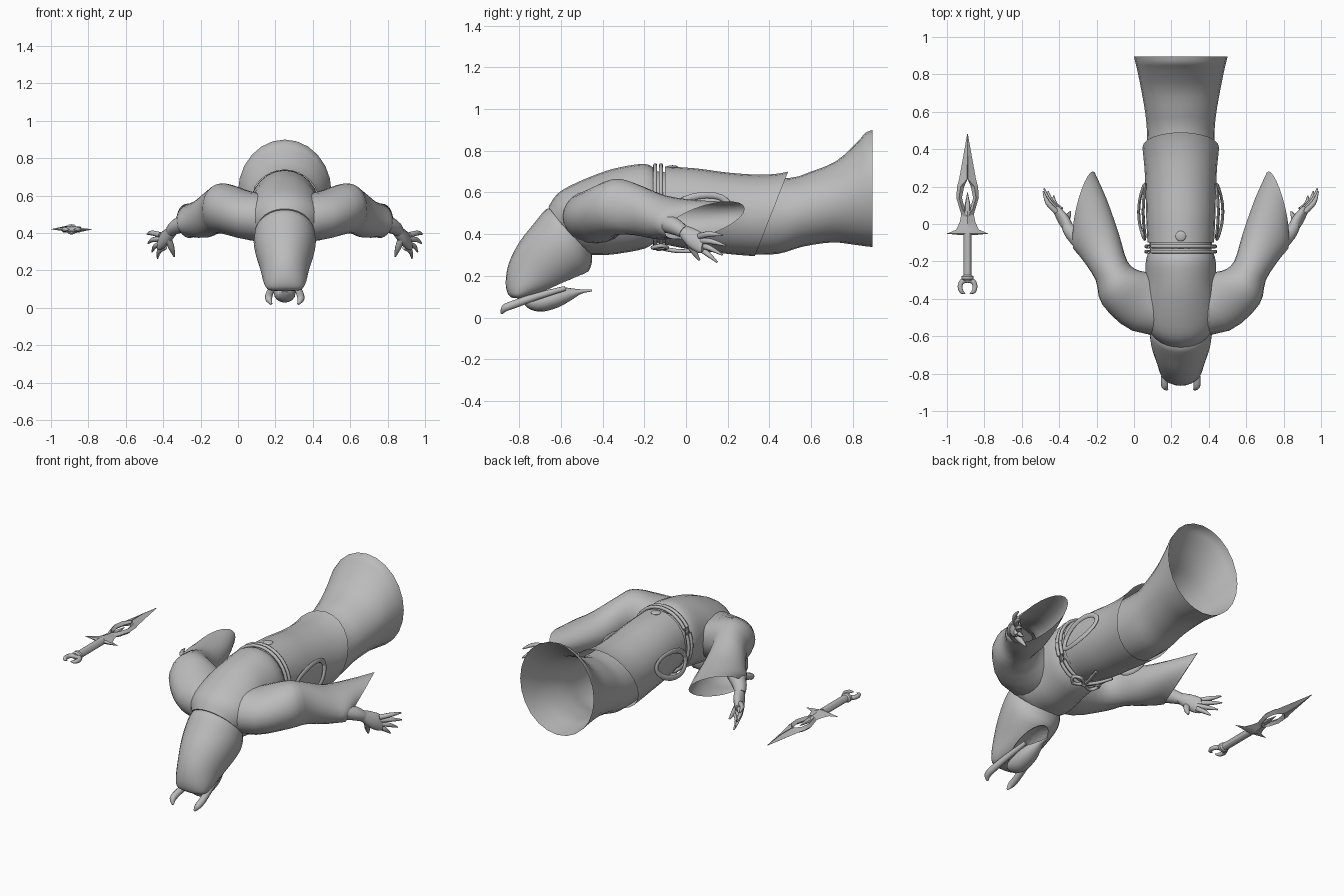
import bpy, bmesh, math
from mathutils import Vector

if "Cube" in bpy.data.objects:
    bpy.data.objects.remove(bpy.data.objects["Cube"])

grey = bpy.data.materials.new("plain_grey")
grey.use_nodes = True
grey.diffuse_color = (0.5, 0.5, 0.5, 1)
grey.node_tree.nodes["Principled BSDF"].inputs["Base Color"].default_value = (0.5, 0.5, 0.5, 1)

MID = 0.25  # centre line of the figure


def finish(name, bm, angle=50):
    bmesh.ops.recalc_face_normals(bm, faces=bm.faces)
    mesh = bpy.data.meshes.new(name)
    bm.to_mesh(mesh)
    bm.free()
    obj = bpy.data.objects.new(name, mesh)
    mesh.materials.append(grey)
    bpy.context.collection.objects.link(obj)
    bpy.ops.object.select_all(action='DESELECT')
    obj.select_set(True)
    bpy.context.view_layer.objects.active = obj
    bpy.ops.object.shade_smooth_by_angle(angle=math.radians(angle))
    return obj


def blend(p, steps):
    """Smooth curve through a list of vectors."""
    out = []
    for i in range(len(p) - 1):
        a, b, c, d = p[max(i - 1, 0)], p[i], p[i + 1], p[min(i + 2, len(p) - 1)]
        for k in range(steps):
            t = k / steps
            out.append(b + (c - a) * (t / 2) + (a * 2 - b * 5 + c * 4 - d) * (t * t / 2)
                       + (b * 3 - a - c * 3 + d) * (t ** 3 / 2))
    return out + [p[-1]]


def loft(bm, rings, sides=24, steps=3, start=True, end=True):
    """Rings are (centre, axis_a, axis_b) ellipses joined into a skin."""
    centre, axa, axb = (blend([Vector(r[i]) for r in rings], steps) for i in range(3))
    loops = []
    for c, a, b in zip(centre, axa, axb):
        turn = [2 * math.pi * k / sides for k in range(sides)]
        loops.append([bm.verts.new(c + a * math.cos(t) + b * math.sin(t)) for t in turn])
    for low, high in zip(loops, loops[1:]):
        for k in range(sides):
            n = (k + 1) % sides
            bm.faces.new((low[k], low[n], high[n], high[k]))
    if start:
        bm.faces.new(loops[0])
    if end:
        bm.faces.new(loops[-1])


def body(name, sections, **kw):
    """Sections are (top y, top z, bottom y, bottom z, half width)."""
    bm = bmesh.new()
    loft(bm, [((MID, (ty + by) / 2, (tz + bz) / 2), (w, 0, 0), (0, (ty - by) / 2, (tz - bz) / 2))
              for ty, tz, by, bz, w in sections], **kw)
    return finish(name, bm)


def tube(bm, points, radii, sides=10, steps=3):
    """Round tapered tube along a path."""
    pts = [Vector(p) for p in points]
    rings = []
    for i, p in enumerate(pts):
        d = (pts[min(i + 1, len(pts) - 1)] - pts[max(i - 1, 0)]).normalized()
        ref = Vector((0, 0, 1)) if abs(d.z) < 0.9 else Vector((1, 0, 0))
        a = d.cross(ref).normalized()
        rings.append((p, a * radii[i], a.cross(d) * radii[i]))
    loft(bm, rings, sides, steps)


def pair(name, build):
    """Builds a part on the left and mirrors it to the right."""
    for side in ("left", "right"):
        bm = bmesh.new()
        build(bm)
        if side == "right":
            for v in bm.verts:
                v.co.x = 2 * MID - v.co.x
        finish(side + "_" + name, bm)


# Robe
body("robe_skirt", [
    (-.14, .70, -.14, .36, .165), (.1, .68, .1, .325, .175), (.3, .67, .3, .305, .18),
    (.5, .67, .44, .305, .18), (.6, .70, .56, .34, .188), (.72, .75, .7, .36, .21),
    (.82, .84, .8, .35, .23), (.86, .885, .86, .342, .242), (.895, .9, .895, .338, .25)], end=False)
body("coat_tail", [
    (-.1, .725, -.1, .35, .178), (.05, .715, .03, .325, .185), (.2, .695, .14, .312, .188),
    (.35, .685, .22, .303, .193), (.44, .69, .28, .298, .2), (.49, .70, .33, .294, .205)],
    start=False, end=False)
body("torso", [
    (-.15, .715, -.15, .36, .172), (-.2, .737, -.2, .33, .187), (-.32, .72, -.3, .31, .188),
    (-.42, .69, -.38, .30, .2), (-.55, .635, -.44, .30, .205), (-.62, .59, -.47, .30, .185),
    (-.66, .53, -.49, .31, .15)])

# Hood with a hollow on the face side
hood = body("hood", [
    (-.63, .52, -.45, .315, .135), (-.67, .52, -.45, .29, .158), (-.73, .45, -.455, .25, .166),
    (-.80, .36, -.48, .21, .155), (-.85, .26, -.58, .15, .13), (-.865, .17, -.68, .115, .115),
    (-.855, .115, -.76, .092, .095), (-.835, .095, -.79, .09, .06)])
bpy.ops.mesh.primitive_uv_sphere_add(segments=24, ring_count=12, radius=1, location=(MID, -.6, .13))
cutter = bpy.context.object
cutter.scale = (.085, .17, .07)
cutter.rotation_euler.x = .42
cut = hood.modifiers.new("face_opening", 'BOOLEAN')
cut.operation = 'DIFFERENCE'
cut.object = cutter
bpy.context.view_layer.objects.active = hood
bpy.ops.object.modifier_apply(modifier=cut.name)
bpy.data.objects.remove(cutter)

# Mask and its horns
body("mask", [
    (-.79, .09, -.78, .07, .015), (-.74, .11, -.75, .04, .045), (-.67, .13, -.69, .028, .058),
    (-.6, .145, -.61, .05, .052), (-.55, .14, -.54, .09, .032), (-.5, .135, -.5, .115, .015),
    (-.45, .135, -.45, .125, .005)], sides=16)
pair("horn", lambda bm: tube(
    bm, [(.30, -.58, .14), (.32, -.72, .10), (.335, -.82, .065), (.335, -.87, .045), (.322, -.885, .02)],
    [.012, .018, .02, .018, .006]))

# Belt cords, knot and back button
for name, y in (("belt_cord_rear", -.12), ("belt_cord_front", -.148)):
    bm = bmesh.new()
    ring = [(MID + .185 * math.cos(k * math.pi / 16), y, .535 + .195 * math.sin(k * math.pi / 16))
            for k in range(33)]
    tube(bm, ring, [.01] * 33, 8, 1)
    finish(name, bm)
bm = bmesh.new()
bmesh.ops.create_uvsphere(bm, u_segments=12, v_segments=8, radius=.022)
bmesh.ops.translate(bm, verts=bm.verts, vec=(MID, -.13, .34))
finish("belt_knot", bm)
pair("ribbon_loop", lambda bm: tube(
    bm, [(.25, -.13, .335), (.31, -.16, .335), (.34, -.12, .345), (.31, -.09, .335), (.25, -.13, .335)],
    [.01] * 5, 8))
pair("ribbon_tail", lambda bm: tube(
    bm, [(.25, -.13, .335), (.28, -.05, .32), (.31, .04, .318)], [.01, .01, .008], 8))
bm = bmesh.new()
bmesh.ops.create_uvsphere(bm, u_segments=16, v_segments=8, radius=.028)
for v in bm.verts:
    v.co = Vector((MID + v.co.x, -.065 + v.co.y, .722 + v.co.z * .3))
finish("back_button", bm)


# Hip loops: flat straps bulging away from the robe
def hip_loop(bm):
    rings = []
    for k in range(25):
        t = k * math.pi / 12
        c, s = math.cos(t), math.sin(t)
        rings.append(((.443 + .02 * s * s - .012 * s, .065 + .14 * c, .51 + .075 * s + .02 * c),
                      (.008, 0, 0), (0, .016 * c, .016 * s)))
    loft(bm, rings, 8, 1)


pair("hip_loop", hip_loop)

# Arms with wide open sleeves
pair("sleeve", lambda bm: loft(bm, [
    ((.28, -.46, .48), (.01, .14, 0), (0, 0, .13)),
    ((.43, -.42, .49), (-.08, .15, 0), (0, 0, .13)),
    ((.57, -.34, .53), (-.10, .09, 0), (0, 0, .135)),
    ((.62, -.25, .52), (-.085, .05, 0), (0, 0, .125)),
    ((.68, -.12, .48), (-.10, .065, .01), (.01, .01, .105)),
    ((.735, .0, .47), (-.09, .13, .02), (.02, .03, .09)),
    ((.765, .09, .465), (-.055, .185, .035), (.03, .05, .085))], end=False))
pair("forearm", lambda bm: tube(
    bm, [(.64, -.2, .5), (.74, -.13, .47), (.83, -.05, .435), (.86, -.01, .41)],
    [.06, .055, .04, .03], 14))


# Hands: palm, four fingers and thumb
def hand(bm):
    loft(bm, [((.845, -.03, .42), (.022, -.015, .015), (-.01, 0, .03)),
              ((.875, .02, .385), (.022, -.015, .015), (-.015, .01, .045)),
              ((.905, .065, .36), (.017, -.012, .012), (-.01, .01, .048)),
              ((.92, .085, .35), (.01, -.006, .006), (-.01, .01, .038))], 14)
    for i, tip in enumerate([(.985, .175, .395), (.98, .19, .345), (.96, .175, .30), (.93, .15, .265)]):
        tip = Vector(tip)
        base = Vector((.915 - .008 * i, .065 + .004 * i, .39 - .022 * i))
        bend = (base + tip) / 2 + Vector((.012, -.006, .008))
        tube(bm, [base, bend, tip], [.015, .013, .004], 8)
    tube(bm, [(.875, .01, .37), (.855, .035, .32), (.84, .065, .275)], [.02, .016, .005], 8)


pair("hand", hand)

# Dagger: pierced blade, guard, grip and open claw pommel
DX, DZ = -.89, .42
bm = bmesh.new()
cuts = [(.48, .002, 0), (.35, .025, 0), (.24, .045, 0), (.2, .056, .018), (.14, .06, .03),
        (.08, .042, .014), (.04, .03, 0)]
for side in (1, -1):
    strips = []
    for y, out, inn in cuts:
        ridge = .016 if out > .01 else .002
        mid = inn + (out - inn) * (.5 if inn else .05)
        strips.append([bm.verts.new((DX + side * x, y, DZ + z)) for x, z in
                       ((out, 0), (mid, ridge), (inn, 0), (mid, -ridge))])
    for low, high in zip(strips, strips[1:]):
        for k in range(4):
            n = (k + 1) % 4
            bm.faces.new((low[k], low[n], high[n], high[k]))
finish("dagger_blade", bm, 20)


def dagger_part(name, sections, sides):
    bm = bmesh.new()
    loft(bm, [((DX, y, DZ), (w, 0, 0), (0, 0, t)) for y, w, t in sections], sides, 1)
    return finish(name, bm, 30)


dagger_part("dagger_spike", [(.04, .016, .01), (.1, .016, .01), (.17, .001, .001)], 8)
dagger_part("dagger_guard", [(.07, .03, .012), (.01, .042, .02), (-.03, .06, .025),
                             (-.052, .112, .015), (-.06, .03, .02)], 4)
dagger_part("dagger_grip", [(-.05, .022, .022), (-.28, .022, .022)], 12)
dagger_part("dagger_collar", [(-.272, .022, .022), (-.28, .032, .028), (-.295, .032, .028),
                              (-.305, .02, .02)], 12)
for name, side in (("claw_left", 1), ("claw_right", -1)):
    bm = bmesh.new()
    path = [(DX + side * x, y, DZ) for x, y in
            ((0, -.3), (.03, -.308), (.04, -.335), (.032, -.362), (.012, -.372))]
    tube(bm, path, [.014, .014, .013, .011, .003], 8)
    finish("dagger_" + name, bm)
